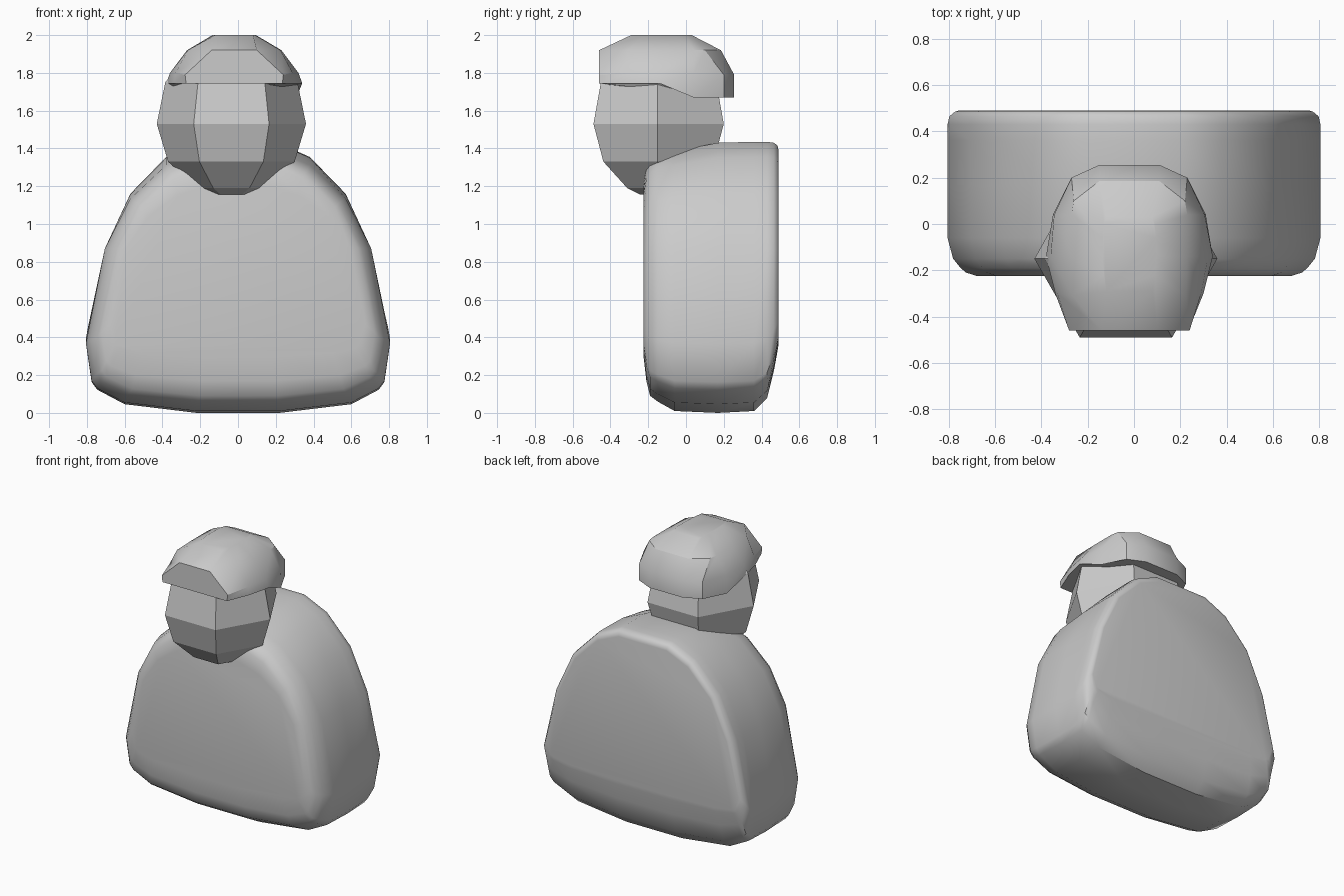
import bpy, bmesh
from math import radians


def loft(name, rings, smooth=None):
    """Skin a list of closed rings and cap both ends."""
    bm = bmesh.new()
    rows = [[bm.verts.new(p) for p in ring] for ring in rings]
    n = len(rows[0])
    for a, b in zip(rows, rows[1:]):
        for i in range(n):
            j = (i + 1) % n
            bm.faces.new((a[i], a[j], b[j], b[i]))
    bm.faces.new(rows[0][::-1])
    bm.faces.new(rows[-1])
    bmesh.ops.recalc_face_normals(bm, faces=bm.faces[:])
    mesh = bpy.data.meshes.new(name)
    bm.to_mesh(mesh)
    bm.free()
    ob = bpy.data.objects.new(name, mesh)
    bpy.context.collection.objects.link(ob)
    if smooth:
        bpy.ops.object.select_all(action='DESELECT')
        ob.select_set(True)
        bpy.context.view_layer.objects.active = ob
        bpy.ops.object.shade_smooth_by_angle(angle=radians(smooth))
    return ob


def mirrored(half, cx=0.0):
    """Close a right-hand half outline by mirroring it in x."""
    return ([(cx + x, y, z) for x, y, z in half]
            + [(cx - x, y, z) for x, y, z in reversed(half)])


# Body: dome outline carried from front to back with rounded ends
outline = [(0.22, 0.01), (0.6, 0.055), (0.745, 0.13), (0.775, 0.17), (0.805, 0.37),
           (0.705, 0.87), (0.57, 1.16), (0.38, 1.355), (0.2, 1.435)]
LOW, MID, HIGH = 0.01, 0.87, 1.435
# y, width factor, lowest z, highest z
stations = [(-0.225, 0.84, 0.30, 1.20), (-0.21, 0.90, 0.17, 1.30),
            (-0.19, 0.93, 0.09, 1.335), (-0.15, 0.97, 0.06, 1.365),
            (-0.06, 1.0, 0.01, 1.385), (0.17, 1.0, 0.0, 1.43),
            (0.36, 1.0, 0.01, 1.435), (0.43, 1.0, 0.08, 1.435),
            (0.465, 0.99, 0.22, 1.43), (0.485, 0.96, 0.33, 1.415),
            (0.49, 0.94, 0.36, 1.39)]


def fit_z(z, lo, hi):
    if z > MID:
        return MID + (z - MID) / (HIGH - MID) * (hi - MID)
    return z + (lo - LOW) * (1 - (z - LOW) / (MID - LOW)) ** 2


loft("body", [mirrored([(x * w, y, fit_z(z, lo, hi)) for x, z in outline])
              for y, w, lo, hi in stations], 40)

# Head: faceted six-sided ball
head = []
for z, w in [(1.155, 0.11), (1.19, 0.19), (1.33, 0.335), (1.53, 0.395),
             (1.75, 0.35), (1.88, 0.25)]:
    d = w * 0.873
    head.append(mirrored([(w * 0.505, -0.145 - d, z), (w, -0.15, z),
                          (w * 0.505, -0.145 + d, z)], -0.035))
loft("head", head)

# Cap: flat front, chamfered corners, lower rim at the back
cap_rings = [
    [(0.255, -0.46, 1.745), (0.32, -0.30, 1.745), (0.36, -0.14, 1.745),
     (0.33, 0.04, 1.67), (0.25, 0.2, 1.67), (0.13, 0.255, 1.67)],
    [(0.26, -0.46, 1.79), (0.31, -0.30, 1.80), (0.34, -0.14, 1.80),
     (0.325, 0.04, 1.80), (0.25, 0.2, 1.79), (0.13, 0.255, 1.79)],
    [(0.12, -0.46, 1.92), (0.245, -0.31, 1.92), (0.25, -0.14, 1.92),
     (0.25, 0.04, 1.92), (0.24, 0.1, 1.92), (0.13, 0.185, 1.92)],
    [(0.1, -0.29, 2.0), (0.11, -0.22, 2.0), (0.115, -0.14, 2.0),
     (0.115, -0.06, 2.0), (0.11, 0.0, 2.0), (0.1, 0.03, 2.0)],
]
loft("cap", [mirrored(r, -0.02) for r in cap_rings], 32)
